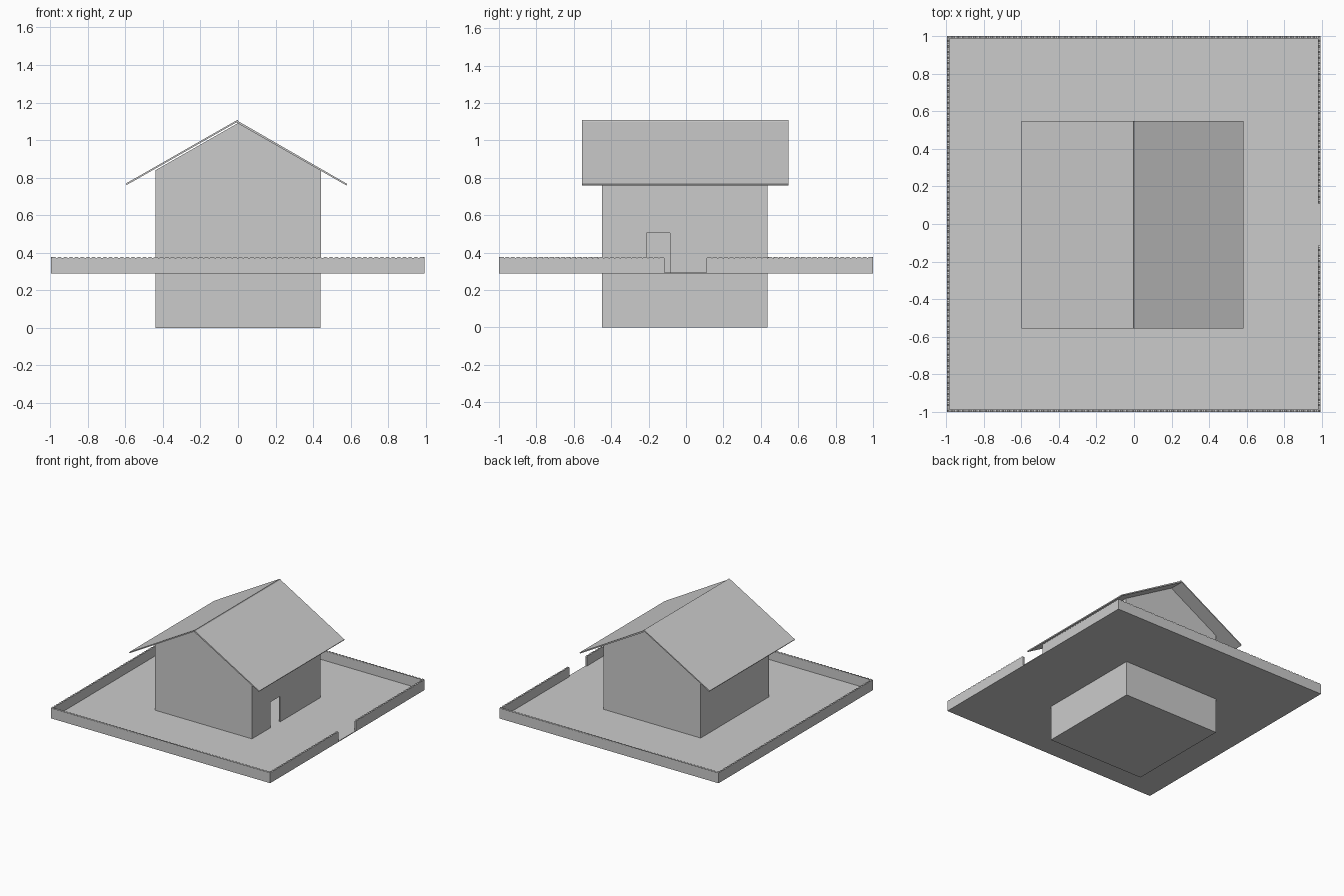
import bpy, bmesh
from mathutils import Vector

if "Cube" in bpy.data.objects:
    bpy.data.objects.remove(bpy.data.objects["Cube"])


def prism(name, outline, axis, a, b):
    """Extrude a 2D outline along x, y or z, from a to b."""
    place = {'x': lambda u, v, w: (w, u, v),
             'y': lambda u, v, w: (u, w, v),
             'z': lambda u, v, w: (u, v, w)}[axis]
    bm = bmesh.new()
    face = bm.faces.new([bm.verts.new(place(u, v, a)) for u, v in outline])
    ext = bmesh.ops.extrude_face_region(bm, geom=[face])
    moved = [g for g in ext['geom'] if isinstance(g, bmesh.types.BMVert)]
    bmesh.ops.translate(bm, verts=moved, vec=Vector(place(0, 0, b - a)))
    bmesh.ops.recalc_face_normals(bm, faces=bm.faces)
    mesh = bpy.data.meshes.new(name)
    bm.to_mesh(mesh)
    bm.free()
    obj = bpy.data.objects.new(name, mesh)
    bpy.context.collection.objects.link(obj)
    return obj


def rect(u0, u1, v0, v1):
    return [(u0, v0), (u1, v0), (u1, v1), (u0, v1)]


GROUND, EAVE, WALL = 0.295, 0.84, 0.01
X0, X1, Y0, Y1 = -0.438, 0.442, -0.45, 0.435

# Yard slab and foundation block
prism("yard", rect(-0.995, 0.992, -1, 1), 'z', GROUND - 0.006, GROUND)
prism("foundation", rect(-0.44, 0.438, Y0, Y1), 'z', 0, GROUND - 0.001)

# House walls, the right one with a doorway
prism("front_wall", rect(X0, X1, GROUND, EAVE), 'y', Y0, Y0 + WALL)
prism("back_wall", rect(X0, X1, GROUND, EAVE), 'y', Y1 - WALL, Y1)
prism("left_wall", rect(Y0, Y1, GROUND, EAVE), 'x', X0, X0 + WALL)
door_wall = [(Y0, GROUND), (-0.21, GROUND), (-0.21, 0.505), (-0.085, 0.505),
             (-0.085, GROUND), (Y1, GROUND), (Y1, EAVE), (Y0, EAVE)]
prism("door_wall", door_wall, 'x', X1 - WALL, X1)

# Gable block under the roof
prism("gable", [(X0, EAVE), (X1, EAVE), (0, 1.09)], 'y', Y0, Y1)

# Roof panels
prism("roof_left", [(-0.598, 0.768), (-0.594, 0.760), (0.002, 1.100), (-0.002, 1.108)],
      'y', -0.557, 0.548)
prism("roof_right", [(0.582, 0.766), (0.578, 0.758), (-0.007, 1.092), (-0.003, 1.103)],
      'y', -0.557, 0.548)


# Fence runs with a scalloped top edge
def fence(name, start, end, axis, a, b):
    n = round((end - start) / 0.03)
    step = (end - start) / n
    outline = [(start, GROUND - 0.002), (end, GROUND - 0.002)]
    for i in range(n, 0, -1):
        for f, z in ((0, 0.370), (0.3, 0.377), (0.7, 0.377)):
            outline.append((start + (i - f) * step, z))
    outline.append((start, 0.370))
    prism(name, outline, axis, a, b)


fence("front_fence", -0.995, 0.992, 'y', -1.0, -0.988)
fence("back_fence", -0.995, 0.992, 'y', 0.988, 1.0)
fence("left_fence", -1, 1, 'x', -0.995, -0.983)
fence("right_fence_front", -1, -0.115, 'x', 0.98, 0.992)
fence("right_fence_back", 0.11, 1, 'x', 0.98, 0.992)
